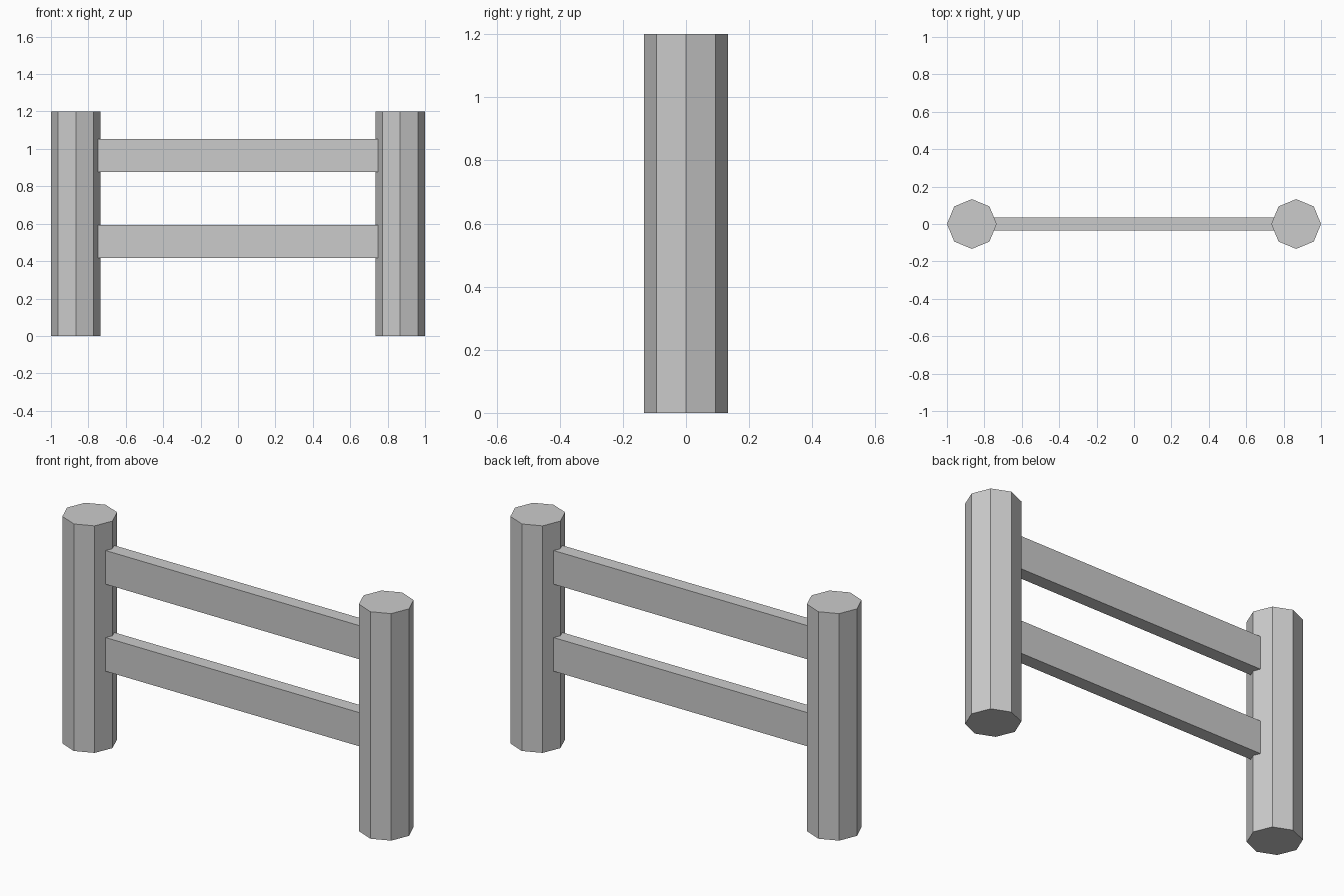
import bpy

if "Cube" in bpy.data.objects:
    bpy.data.objects.remove(bpy.data.objects["Cube"])

POST_X, POST_R, POST_H = 0.867, 0.133, 1.2
RAIL_LEN, RAIL_T, RAIL_H = 1.6, 0.072, 0.178


def add_post(name, x):
    # octagonal post with corners on the x and y axes
    bpy.ops.mesh.primitive_cylinder_add(vertices=8, radius=POST_R, depth=POST_H,
                                        location=(x, 0, POST_H / 2))
    bpy.context.object.name = name


def add_rail(name, z):
    # flat board with its ends sunk into the posts
    bpy.ops.mesh.primitive_cube_add(size=1, location=(0, 0, z))
    rail = bpy.context.object
    rail.name = name
    rail.scale = (RAIL_LEN, RAIL_T, RAIL_H)
    bpy.ops.object.transform_apply(location=False, rotation=False, scale=True)


# posts
add_post("left_post", -POST_X)
add_post("right_post", POST_X)

# rails
add_rail("lower_rail", 0.505)
add_rail("upper_rail", 0.965)
